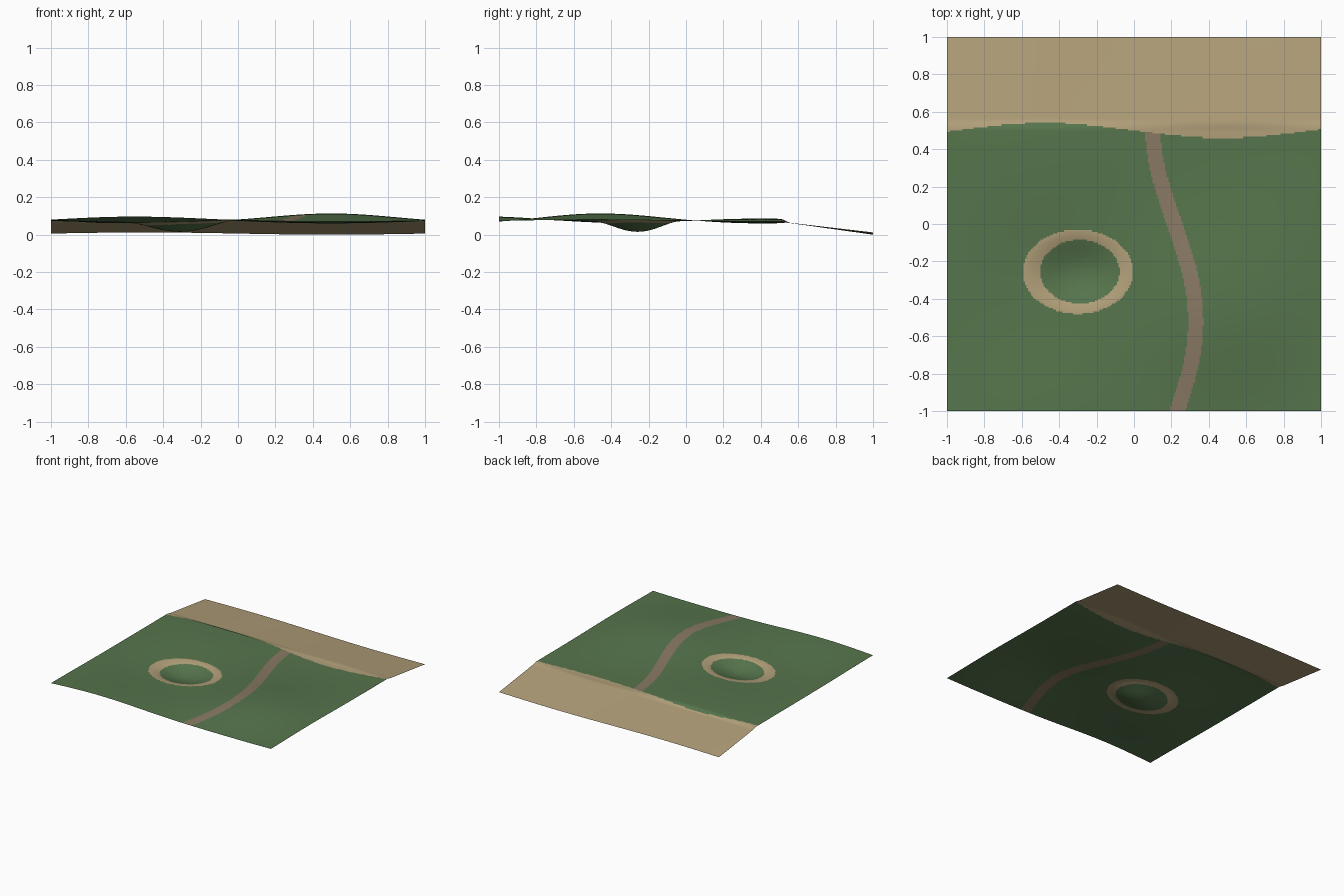
import bpy
import bmesh
from math import sin, cos, pi, exp, hypot

cube = bpy.data.objects.get("Cube")
if cube:
    bpy.data.objects.remove(cube, do_unlink=True)

CELLS = 240
SHORE = 0.5


def material(name, rgb):
    linear = [((c / 255 + 0.055) / 1.055) ** 2.4 for c in rgb] + [1]
    mat = bpy.data.materials.new(name)
    mat.use_nodes = True
    mat.diffuse_color = linear
    bsdf = mat.node_tree.nodes["Principled BSDF"]
    bsdf.inputs["Base Color"].default_value = linear
    bsdf.inputs["Roughness"].default_value = 0.9
    return mat


def smooth(a, b, v):
    t = min(max((v - a) / (b - a), 0), 1)
    return t * t * (3 - 2 * t)


def hill(x, y, cx, cy, height, radius):
    return height * exp(-((x - cx) ** 2 + (y - cy) ** 2) / (2 * radius ** 2))


def hollow_distance(x, y):
    # 1 at the outer rim of the oval hollow
    return hypot((x + 0.3) / 0.295, (y + 0.255) / 0.225)


def height(x, y):
    # Rolling meadow
    land = 0.073 - 0.013 * sin(pi * x) * sin(4 * y)
    land += hill(x, y, 0.5, -0.5, 0.028, 0.3) + hill(x, y, -0.6, -1, 0.014, 0.35)
    land -= 0.05 * max(0, 1 - hollow_distance(x, y) ** 2) ** 2
    # Beach ramp falling away to the back
    t = (y - SHORE) / (1 - SHORE)
    beach = 0.07 * (1 - t) + t * 0.006 * (1 - sin(pi * x))
    blend = smooth(SHORE, SHORE + 0.06, y)
    return land * (1 - blend) + beach * blend


def region(x, y):
    # Material slot: grass, sand or path
    if y > SHORE - 0.04 * sin(3.3 * x):
        return 1
    d = hollow_distance(x, y)
    if d < 1:
        inner = hypot((x + 0.29) / 0.212, (y + 0.255) / 0.17)
        return 1 if inner > 1 else 0
    slope = 0.345 * sin(3 * (y + 0.52))
    centre = 0.215 + 0.115 * cos(3 * (y + 0.52))
    return 2 if abs(x - centre) < 0.041 * hypot(1, slope) else 0


# Terrain sheet
bm = bmesh.new()
bmesh.ops.create_grid(bm, x_segments=CELLS, y_segments=CELLS, size=1)
for face in bm.faces:
    c = face.calc_center_median()
    face.material_index = region(c.x, c.y)
    face.smooth = True
for v in bm.verts:
    v.co.z = height(v.co.x, v.co.y)

mesh = bpy.data.meshes.new("terrain")
bm.to_mesh(mesh)
bm.free()
for name, rgb in (("grass_green", (86, 117, 76)),
                  ("sand", (178, 160, 122)),
                  ("path_brown", (137, 121, 100))):
    mesh.materials.append(material(name, rgb))
terrain = bpy.data.objects.new("terrain", mesh)
bpy.context.collection.objects.link(terrain)
